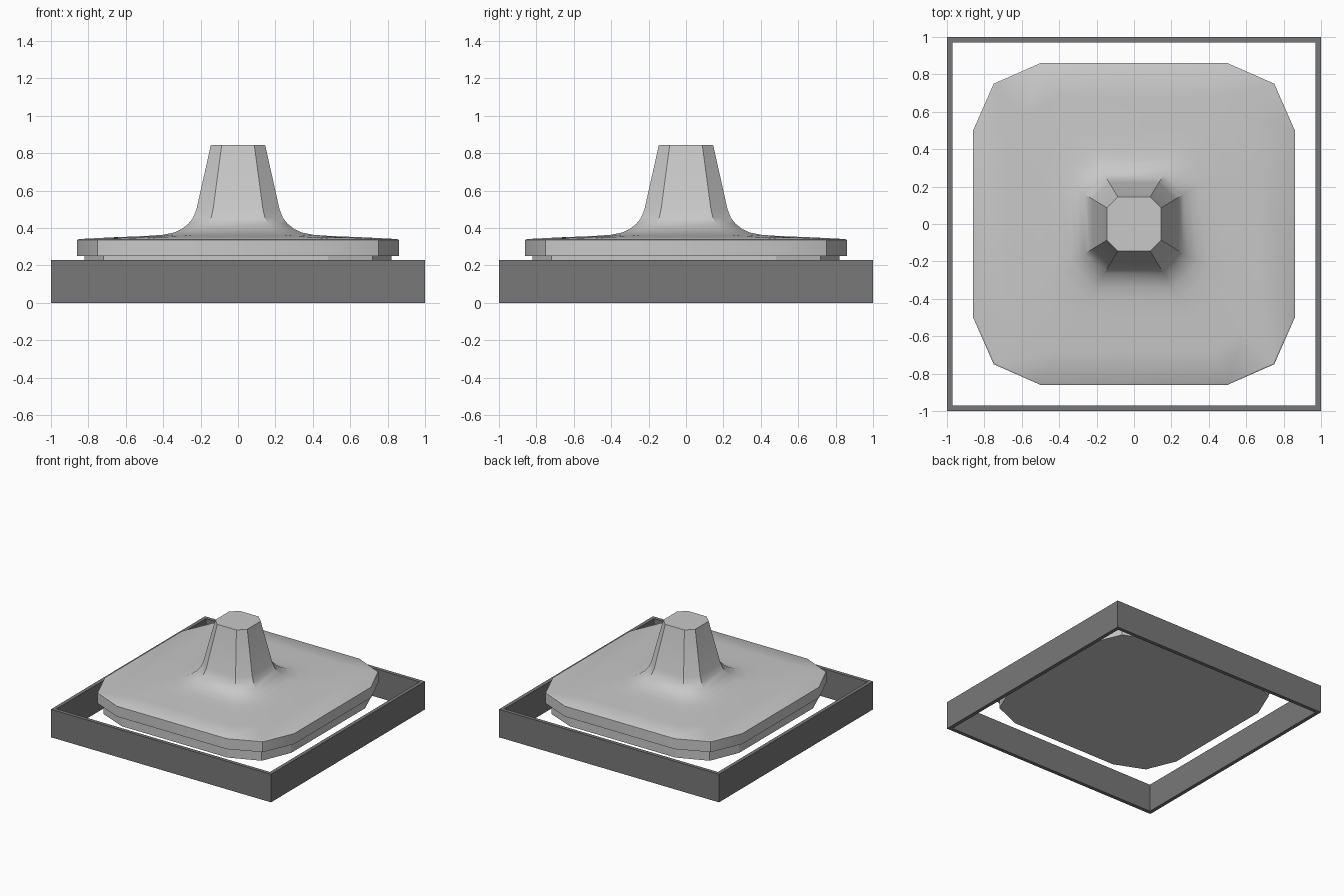
import bpy
import bmesh
import math

if "Cube" in bpy.data.objects:
    bpy.data.objects.remove(bpy.data.objects["Cube"], do_unlink=True)


def make_material(name, value):
    mat = bpy.data.materials.new(name)
    mat.use_nodes = True
    colour = (value, value, value, 1)
    mat.diffuse_color = colour
    mat.node_tree.nodes["Principled BSDF"].inputs["Base Color"].default_value = colour
    return mat


def outline(bm, a, b, c, z):
    """Square with cut corners: flat at a, flat half width b, corner point c."""
    ring = []
    for k in range(4):
        cs, sn = round(math.cos(k * math.pi / 2)), round(math.sin(k * math.pi / 2))
        for x, y in ((a, -b), (a, b), (c, c)):
            ring.append(bm.verts.new((x * cs - y * sn, x * sn + y * cs, z)))
    return ring


def loft(name, sections, mat, smooth):
    bm = bmesh.new()
    rings = [outline(bm, *s) for s in sections]
    bm.faces.new(rings[0][::-1])
    bm.faces.new(rings[-1])
    for low, high in zip(rings, rings[1:]):
        for i in range(len(low)):
            j = (i + 1) % len(low)
            bm.faces.new((low[i], low[j], high[j], high[i]))
    return finish(name, bm, mat, smooth)


def finish(name, bm, mat, smooth=False):
    bmesh.ops.recalc_face_normals(bm, faces=bm.faces)
    mesh = bpy.data.meshes.new(name)
    bm.to_mesh(mesh)
    bm.free()
    mesh.materials.append(mat)
    obj = bpy.data.objects.new(name, mesh)
    bpy.context.collection.objects.link(obj)
    if smooth:
        bpy.ops.object.select_all(action="DESELECT")
        obj.select_set(True)
        bpy.context.view_layer.objects.active = obj
        bpy.ops.object.shade_smooth_by_angle(angle=math.radians(30))
    return obj


light_grey = make_material("light grey", 0.58)
dark_grey = make_material("dark grey", 0.19)

# Open square frame
bm = bmesh.new()
loops = []
for half, z in ((1, 0), (1, 0.23), (0.97, 0.23), (0.97, 0)):
    loops.append([bm.verts.new((sx * half, sy * half, z))
                  for sx, sy in ((1, -1), (1, 1), (-1, 1), (-1, -1))])
for n in range(4):
    one, two = loops[n], loops[(n + 1) % 4]
    for i in range(4):
        j = (i + 1) % 4
        bm.faces.new((one[i], one[j], two[j], two[i]))
finish("outer_frame", bm, dark_grey)

# Lower plate under the lid
loft("lower_plate", [(0.82, 0.48, 0.72, 0.16), (0.82, 0.48, 0.72, 0.253)], light_grey, False)

# Lid rim, gently rising top, flared skirt and tapered handle
sections = [(0.86, 0.5, 0.75, 0.25), (0.86, 0.5, 0.75, 0.336), (0.852, 0.497, 0.745, 0.341)]
flare = ((0.68, 0.35), (0.5, 0.357), (0.4, 0.364), (0.34, 0.376), (0.3, 0.395),
         (0.265, 0.423), (0.24, 0.455), (0.222, 0.5), (0.145, 0.845))
for a, z in flare:
    t = min(1, max(0, (a - 0.24) / 0.6))
    sections.append((a, 0.6 * a, a * (0.8 + 0.075 * t), z))
loft("lid_with_handle", sections, light_grey, True)
